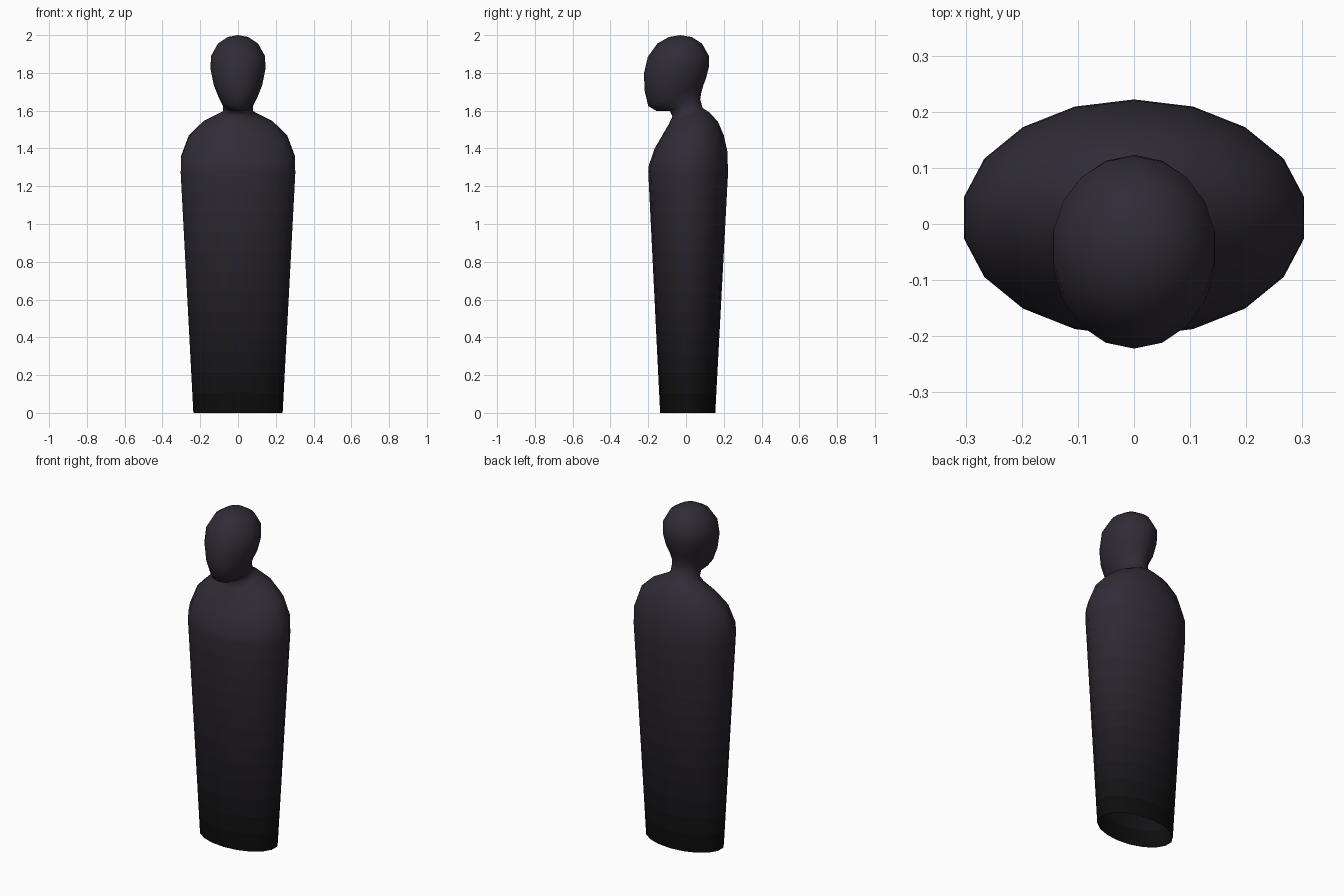
import bpy, bmesh, math

if "Cube" in bpy.data.objects:
    bpy.data.objects.remove(bpy.data.objects["Cube"])

SIDES = 18
# ring: front y, front z, back y, back z, half width, extra height at the sides
LOWER = (-.137, 0, .155, 0, .24, 0)
CHEST = (-.200, 1.28, .222, 1.26, .308, 0)
UPPER = [
    (-.197, 1.31, .220, 1.38, .306, .01),    # shoulders
    (-.166, 1.40, .200, 1.47, .264, .03),
    (-.125, 1.47, .170, 1.54, .185, .035),
    (-.090, 1.53, .125, 1.59, .105, .02),
    (-.072, 1.57, .088, 1.615, .081, 0),     # neck
    (-.085, 1.598, .075, 1.66, .080, 0),
    (-.155, 1.598, .082, 1.70, .088, 0),     # jaw
    (-.200, 1.625, .092, 1.735, .104, 0),
    (-.220, 1.71, .106, 1.77, .130, 0),      # face
    (-.222, 1.80, .123, 1.84, .147, 0),
    (-.202, 1.885, .121, 1.89, .146, 0),     # crown
    (-.152, 1.955, .085, 1.955, .108, 0),
    (-.090, 1.990, .030, 1.990, .055, 0),
]
BANDS = 12

# straight robe, divided so the colour can fade towards the hem
rings = [tuple(a + (b - a) * i / BANDS for a, b in zip(LOWER, CHEST))
         for i in range(BANDS + 1)] + UPPER


def add_ring(bm, ring):
    fy, fz, by, bz, w, lift = ring
    verts = []
    for i in range(SIDES):
        a = math.tau * i / SIDES
        t = (1 - math.cos(a)) / 2            # 0 at the front, 1 at the back
        verts.append(bm.verts.new((w * math.sin(a), fy + (by - fy) * t,
                                   fz + (bz - fz) * t + lift * math.sin(a) ** 2)))
    return verts


# robed figure as one continuous loft, open at the hem
bm = bmesh.new()
loops = [add_ring(bm, r) for r in rings]
for k, (lo, hi) in enumerate(zip(loops, loops[1:])):
    for i in range(SIDES):
        j = (i + 1) % SIDES
        face = bm.faces.new((lo[i], lo[j], hi[j], hi[i]))
        face.material_index = min(k, BANDS)
top = bm.verts.new((0, -.03, 2.0))
for i in range(SIDES):
    face = bm.faces.new((loops[-1][i], loops[-1][(i + 1) % SIDES], top))
    face.material_index = BANDS
for face in bm.faces:
    face.smooth = True
bmesh.ops.recalc_face_normals(bm, faces=bm.faces)

mesh = bpy.data.meshes.new("robed_figure")
bm.to_mesh(mesh)
bm.free()
figure = bpy.data.objects.new("robed_figure", mesh)
bpy.context.collection.objects.link(figure)

# dark hem fading to a dusky purple at the shoulders and head
HEM, HEAD = (.004, .004, .004), (.030, .025, .037)
for i in range(BANDS + 1):
    mat = bpy.data.materials.new(f"cloth_{i}")
    mat.diffuse_color = (*(a + (b - a) * i / BANDS for a, b in zip(HEM, HEAD)), 1)
    mat.use_nodes = True
    mat.node_tree.nodes["Principled BSDF"].inputs["Base Color"].default_value = mat.diffuse_color
    mesh.materials.append(mat)
